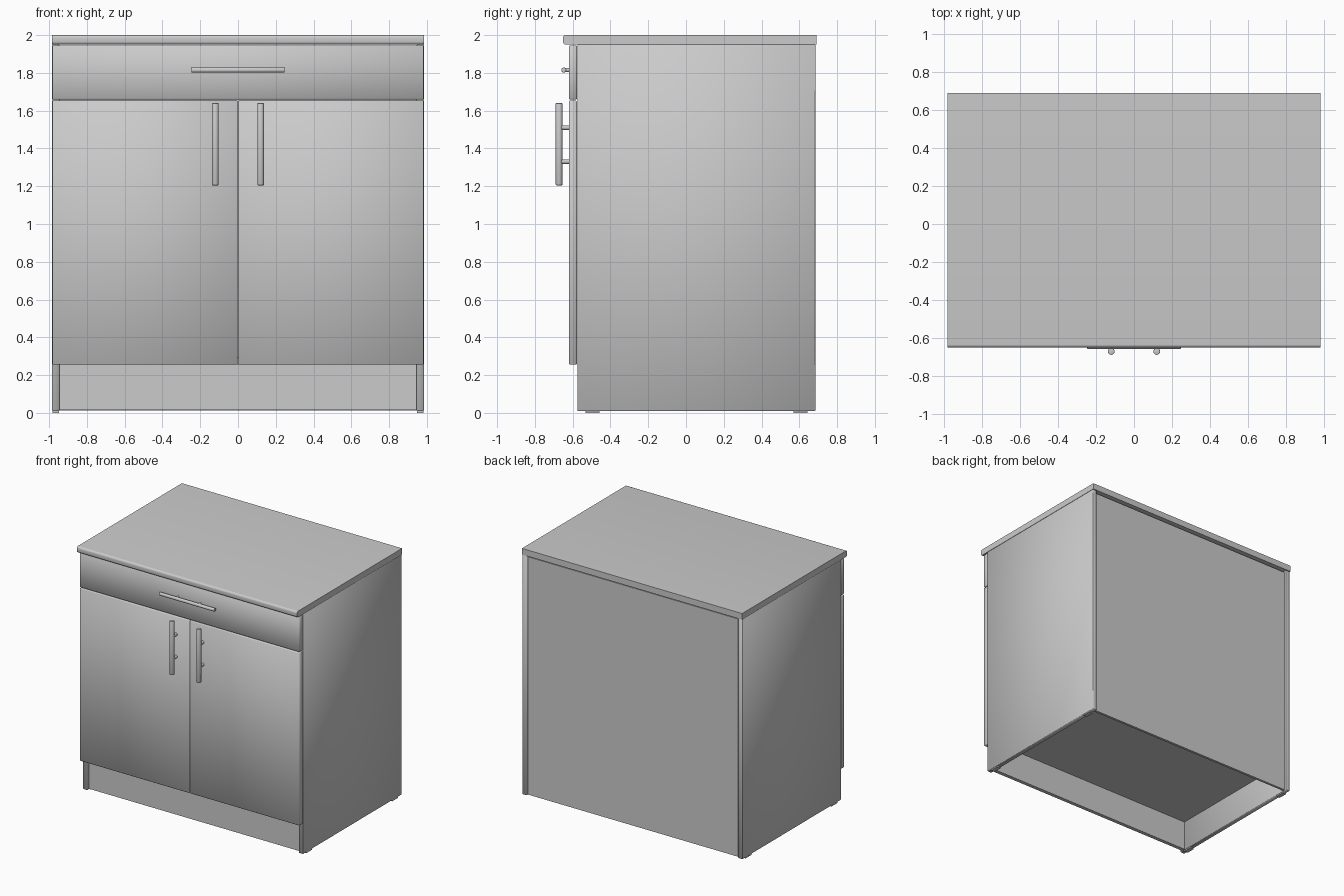
import bpy, bmesh
from mathutils import Matrix, Vector

cube = bpy.data.objects.get("Cube")
if cube:
    bpy.data.objects.remove(cube, do_unlink=True)

GREY = (0.6, 0.6, 0.6, 1.0)
grey = bpy.data.materials.new("light_grey")
grey.use_nodes = True
grey.diffuse_color = GREY
bsdf = next(n for n in grey.node_tree.nodes if n.type == 'BSDF_PRINCIPLED')
bsdf.inputs["Base Color"].default_value = GREY


def finish(name, bm, smooth=False):
    mesh = bpy.data.meshes.new(name)
    bm.to_mesh(mesh)
    bm.free()
    mesh.materials.append(grey)
    for p in mesh.polygons:
        p.use_smooth = smooth
    obj = bpy.data.objects.new(name, mesh)
    bpy.context.collection.objects.link(obj)
    return obj


def box(name, x, y, z, bevel=0.0, edge_rule=None, segments=1):
    """Box from (min, max) pairs, with softened edges where the rule holds."""
    bm = bmesh.new()
    bmesh.ops.create_cube(bm, size=1)
    for v in bm.verts:
        v.co = Vector([(a + b) / 2 + c * (b - a) for c, (a, b) in zip(v.co, (x, y, z))])
    if bevel:
        edges = [e for e in bm.edges if edge_rule is None or edge_rule(e)]
        bmesh.ops.bevel(bm, geom=edges, offset=bevel, segments=segments,
                        profile=0.5, affect='EDGES')
    return finish(name, bm, bool(bevel))


def rod(name, start, end, radius, bevel=0.0):
    """Round bar between two points, with optionally rounded end rims."""
    a, b = Vector(start), Vector(end)
    bm = bmesh.new()
    bmesh.ops.create_cone(bm, cap_ends=True, segments=20, radius1=radius,
                          radius2=radius, depth=(b - a).length)
    if bevel:
        rims = [e for e in bm.edges if abs(e.verts[0].co.z - e.verts[1].co.z) < 1e-5]
        bmesh.ops.bevel(bm, geom=rims, offset=bevel, segments=2, profile=0.5,
                        affect='EDGES')
    turn = Vector((0, 0, 1)).rotation_difference(b - a).to_matrix().to_4x4()
    bmesh.ops.transform(bm, matrix=Matrix.Translation((a + b) / 2) @ turn, verts=bm.verts)
    return smooth_by_angle(finish(name, bm))


def smooth_by_angle(obj):
    bpy.ops.object.select_all(action='DESELECT')
    obj.select_set(True)
    bpy.context.view_layer.objects.active = obj
    bpy.ops.object.shade_smooth_by_angle(angle=0.7)
    return obj


W = 0.985          # half width
T = 0.04           # panel thickness
FRONT = -0.575     # front edge of the carcass
DOOR = -0.62       # outer face of the doors

# Worktop with rounded front edge
top = box("worktop", (-W, W), (-0.652, 0.69), (1.95, 2.0), 0.016,
          lambda e: all(v.co.y < 0 for v in e.verts)
          and abs(e.verts[0].co.x - e.verts[1].co.x) > 1, 5)
smooth_by_angle(top)

# Carcass panels
box("back_panel", (-W + T, W - T), (0.65, 0.67), (0.012, 1.935))
box("bottom_panel", (-W + T, W - T), (FRONT, 0.65), (0.255, 0.295))
box("plinth", (-W + T, W - T), (FRONT + 0.02, FRONT + 0.05), (0.015, 0.255))

for side, s in (("left", 1), ("right", -1)):
    def span(a, b):
        return tuple(sorted((s * a, s * b)))

    # Side panel and its thin glides
    box(side + "_side_panel", span(W - T, W), (FRONT, 0.685), (0.01, 1.95), 0.003)
    for place, y in (("front", -0.495), ("back", 0.605)):
        box(f"{side}_{place}_foot", span(W - T + 0.003, W - 0.003),
            (y - 0.037, y + 0.037), (0.0, 0.012))

    # Door with upright bar handle
    box(side + "_door", span(0.002, W - 0.002), (DOOR, FRONT - 0.002),
        (0.255, 1.653), 0.005)
    x = s * 0.12
    rod(side + "_door_handle", (x, -0.672, 1.205), (x, -0.672, 1.64), 0.018, 0.004)
    for i, z in enumerate((1.33, 1.51)):
        rod(f"{side}_door_handle_post_{i + 1}", (x, -0.665, z), (x, DOOR + 0.003, z), 0.012)

    # Post of the drawer handle
    rod(side + "_drawer_handle_post", (s * 0.1, -0.647, 1.815),
        (s * 0.1, DOOR + 0.003, 1.815), 0.01)

# Drawer front and its handle bar
box("drawer_front", (-W + 0.002, W - 0.002), (DOOR, FRONT - 0.002), (1.659, 1.945), 0.005)
rod("drawer_handle", (-0.247, -0.647, 1.815), (0.247, -0.647, 1.815), 0.0135, 0.003)
